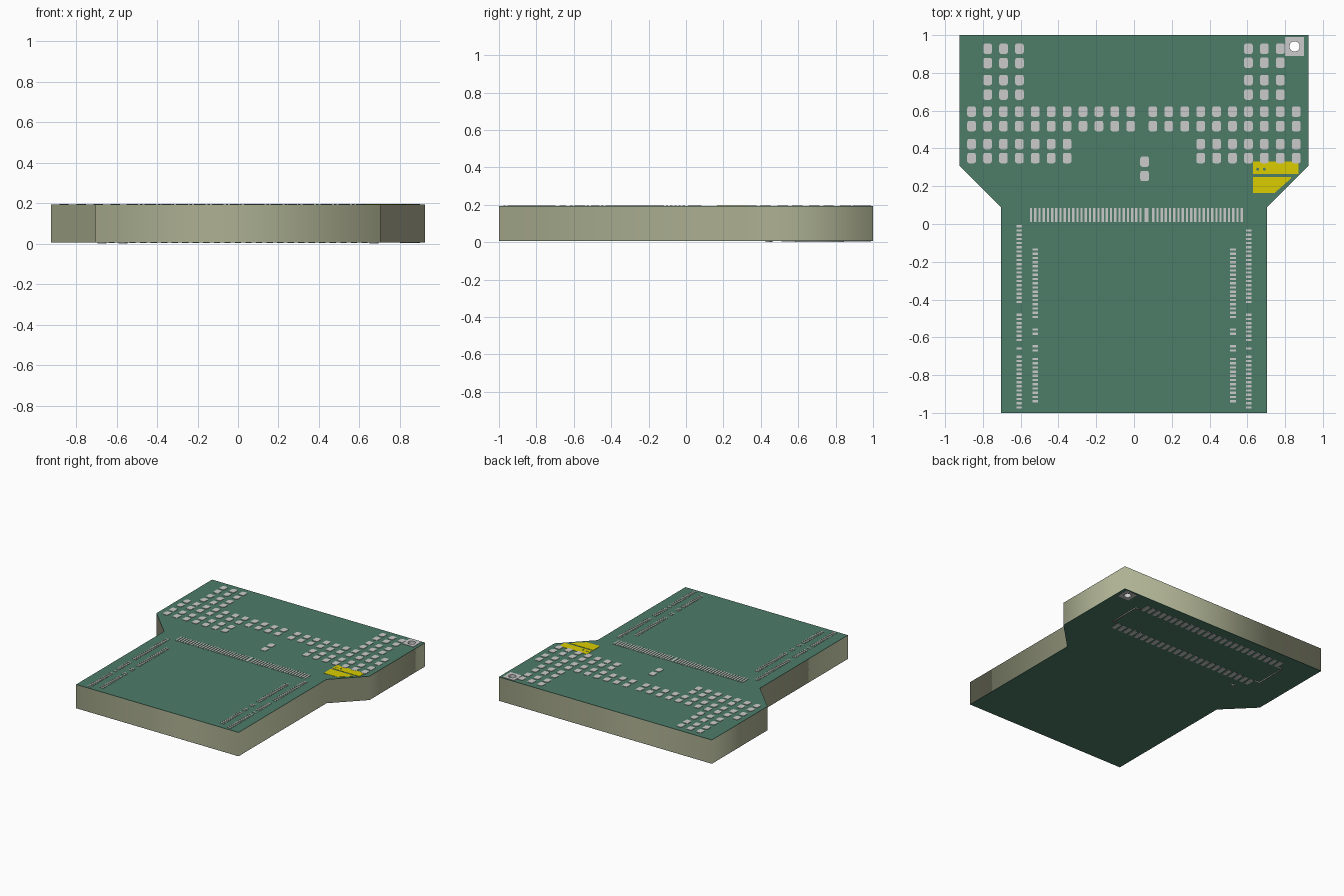
import bpy
from math import sin, cos, pi

if "Cube" in bpy.data.objects:
    bpy.data.objects.remove(bpy.data.objects["Cube"])


def material(name, rgb):
    m = bpy.data.materials.new(name)
    m.diffuse_color = (*rgb, 1)
    m.use_nodes = True
    m.node_tree.nodes["Principled BSDF"].inputs["Base Color"].default_value = m.diffuse_color
    return m


GREEN = material("solder_mask_green", (0.075, 0.2, 0.14))
TAN = material("laminate_tan", (0.42, 0.44, 0.29))
GOLD = material("copper_yellow", (0.70, 0.61, 0.0))


def plate(name, loops, z0, z1, mat=None):
    """Flat plate from closed 2D loops; inner loops become holes."""
    cu = bpy.data.curves.new(name, 'CURVE')
    cu.dimensions, cu.fill_mode, cu.extrude = '2D', 'BOTH', (z1 - z0) / 2
    for pts in loops:
        s = cu.splines.new('POLY')
        s.points.add(len(pts) - 1)
        for p, (x, y) in zip(s.points, pts):
            p.co = (x, y, 0, 1)
        s.use_cyclic_u = True
    tmp = bpy.data.objects.new(name + "_curve", cu)
    bpy.context.collection.objects.link(tmp)
    dg = bpy.context.evaluated_depsgraph_get()
    me = bpy.data.meshes.new_from_object(tmp.evaluated_get(dg))
    bpy.data.objects.remove(tmp)
    me.name = name
    me.materials.clear()
    if mat:
        me.materials.append(mat)
    ob = bpy.data.objects.new(name, me)
    ob.location.z = (z0 + z1) / 2
    bpy.context.collection.objects.link(ob)
    return ob


def circle(x, y, r, n=24):
    return [(x + r * cos(2 * pi * i / n), y + r * sin(2 * pi * i / n)) for i in range(n)]


def rect(x, y, w, h):
    return [(x - w/2, y - h/2), (x + w/2, y - h/2), (x + w/2, y + h/2), (x - w/2, y + h/2)]


def rounded(x, y, w, h, r, n=3):
    pts = []
    for k, (sx, sy) in enumerate([(1, 1), (-1, 1), (-1, -1), (1, -1)]):
        for i in range(n + 1):
            a = (k + i / n) * pi / 2
            pts.append((x + sx * (w/2 - r) + r * cos(a), y + sy * (h/2 - r) + r * sin(a)))
    return pts


# Board levels: silk / pads / mask / core, bottom to top
B_PAD, B_MASK, B_CORE = 0.003, 0.006, 0.009
T_CORE, T_MASK, T_PAD = 0.190, 0.193, 0.196
HX, HY = 0.85, 0.94

# Board core and solder mask layers
half = [(0.705, -1), (0.705, 0.09), (0.925, 0.31), (0.925, 1)]
outline = half + [(-x, y) for x, y in reversed(half)]
hole = circle(HX, HY, 0.031)
plate("board_core", [outline, hole], B_CORE, T_CORE, TAN)
plate("top_mask", [outline, hole], T_CORE, T_MASK, GREEN)
plate("bottom_mask", [outline, hole], B_MASK, B_CORE, GREEN)

# Plated corner hole: pads on both faces and a barrel
bore = circle(HX, HY, 0.027)
plate("hole_pad_top", [rect(HX, HY, 0.1, 0.1), bore], T_MASK, T_PAD)
plate("hole_pad_bottom", [rect(HX, HY, 0.1, 0.1), bore], B_PAD, B_MASK)
plate("hole_barrel", [circle(HX, HY, 0.031), bore], B_PAD, T_PAD)

# Component pads: (first x, count, row heights)
P = 0.0843
groups = [
    (-0.775, 3, (0.928, 0.852, 0.762, 0.685)),
    (0.606, 3, (0.928, 0.854, 0.762, 0.685)),
    (-0.86, 11, (0.595, 0.518)),
    (0.10, 10, (0.595, 0.518)),
    (-0.86, 7, (0.423, 0.349)),
    (0.353, 7, (0.423, 0.349)),
    (0.056, 1, (0.33, 0.254)),
]
plate("component_pads", [rounded(x0 + P * i, y, 0.046, 0.055, 0.011)
                         for x0, n, rows in groups for y in rows for i in range(n)],
      T_MASK, T_PAD)

# Fine connector row, with one wide pad
Q = 0.0223
row = [-0.545 + Q * i for i in range(51)]
row_pads = [rect(x, 0.047, 0.012, 0.074) for x in row if not 0.04 < x < 0.085]
row_pads.append(rect(0.066, 0.047, 0.021, 0.074))
plate("connector_row_pads", row_pads, T_MASK, T_PAD)

# Chip side pads: two columns per side, with gaps
outer = [(0, 18), (21, 27), (29, 29), (31, 43)]
inner = [(0, 16), (19, 20), (23, 24), (26, 36)]


def column(x, y0, runs, first=0):
    return [rect(x, y0 - Q * i, 0.03, 0.012)
            for a, b in runs for i in range(max(a, first), b + 1)]


plate("left_side_pads", column(-0.607, -0.012, outer) + column(-0.522, -0.135, inner),
      T_MASK, T_PAD)
plate("right_side_pads", column(0.607, -0.012, outer, 1) + column(0.524, -0.135, inner),
      T_MASK, T_PAD)

# Exposed copper areas beside the right chamfer
plate("copper_strip", [rect(0.75, 0.297, 0.24, 0.066),
                       circle(0.655, 0.29, 0.008, 12), circle(0.69, 0.29, 0.008, 12)],
      T_MASK, T_MASK + 0.002, GOLD)
plate("copper_wedge", [[(0.63, 0.165), (0.745, 0.165), (0.83, 0.24), (0.83, 0.25), (0.63, 0.25)]],
      T_MASK, T_MASK + 0.002, GOLD)

# Underside connector: two rows of long pads
plate("bottom_connector_pads", [rect(-0.625 + 1.25 * i / 24, y, 0.031, 0.075)
                                for y in (0.877, 0.549) for i in range(25)],
      B_PAD, B_MASK)

# Underside outline brackets, mirrored, and a pin-one triangle
bracket = [(0.65, 0.583), (0.693, 0.583), (0.693, 0.845), (0.65, 0.845),
           (0.65, 0.837), (0.685, 0.837), (0.685, 0.591), (0.65, 0.591)]
plate("bottom_brackets", [bracket, [(-x, y) for x, y in bracket]], 0, B_MASK)
tri = [(-0.59, 0.425), (-0.546, 0.425), (-0.568, 0.463)]
cx, cy = -0.568, 0.438
plate("pin_one_triangle", [tri, [(cx + (x - cx) * 0.55, cy + (y - cy) * 0.55) for x, y in tri]],
      0, B_MASK)
